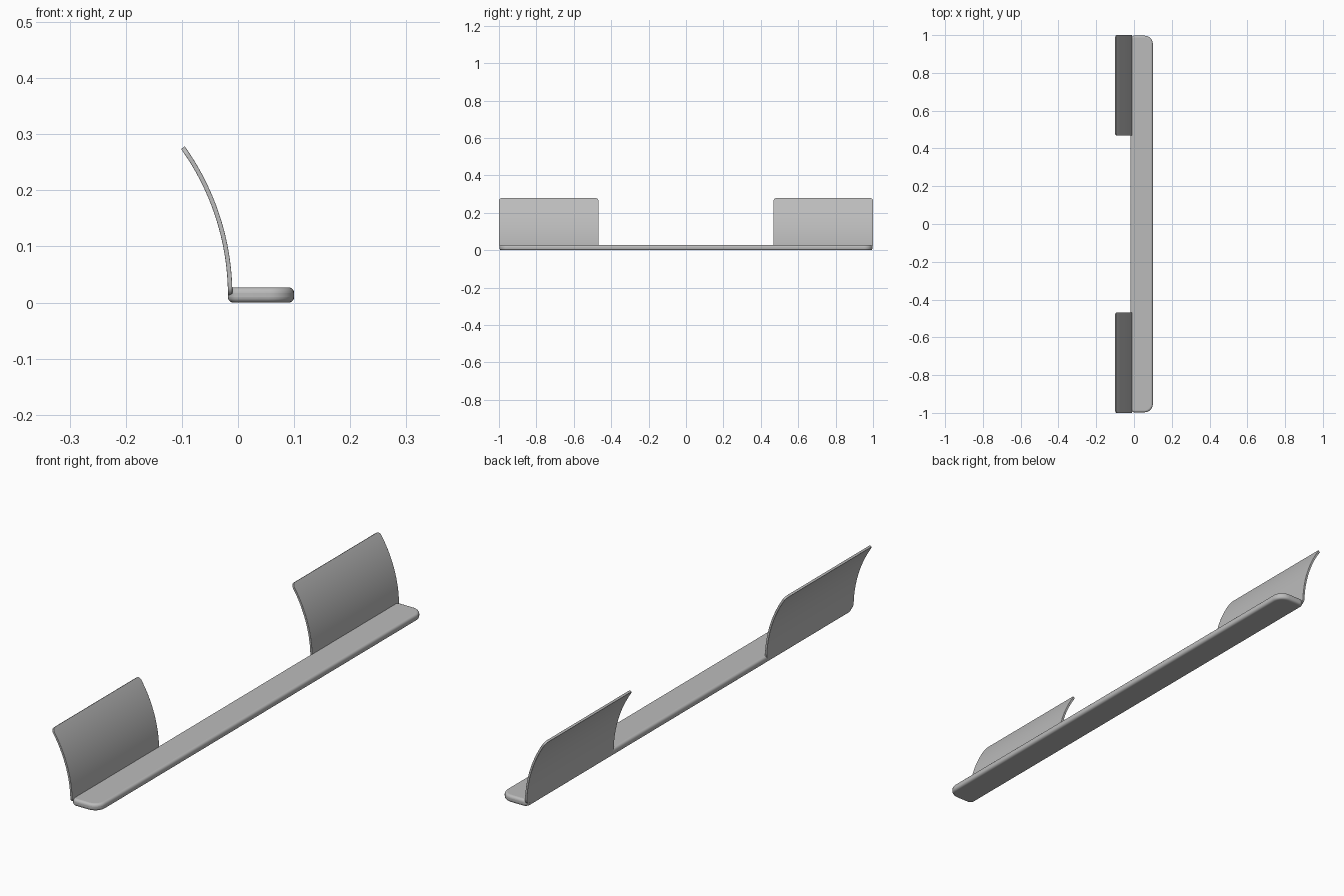
import bpy
import bmesh
from math import sin, cos, pi, radians, sqrt

cube = bpy.data.objects.get("Cube")
if cube:
    bpy.data.objects.remove(cube, do_unlink=True)

grey = bpy.data.materials.new("satin grey")
grey.use_nodes = True
colour = (0.5, 0.5, 0.5, 1)
grey.diffuse_color = colour
grey.node_tree.nodes["Principled BSDF"].inputs["Base Color"].default_value = colour


def make_object(name, bm):
    bmesh.ops.recalc_face_normals(bm, faces=bm.faces)
    mesh = bpy.data.meshes.new(name)
    bm.to_mesh(mesh)
    bm.free()
    obj = bpy.data.objects.new(name, mesh)
    bpy.context.collection.objects.link(obj)
    mesh.materials.append(grey)
    return obj


def soften(obj, width, segments):
    bevel = obj.modifiers.new("rounded edges", 'BEVEL')
    bevel.width = width
    bevel.segments = segments
    bevel.limit_method = 'ANGLE'
    bevel.angle_limit = radians(50)
    bpy.ops.object.select_all(action='DESELECT')
    obj.select_set(True)
    bpy.context.view_layer.objects.active = obj
    bpy.ops.object.shade_smooth_by_angle(angle=radians(40))


# Long base bar with rounded corners, larger along the free edge
def base_bar(x0, x1, half, height):
    bm = bmesh.new()
    corners = [(x1, half, 0.045, 0), (x0, half, 0.02, 1),
               (x0, -half, 0.02, 2), (x1, -half, 0.045, 3)]
    outline = []
    for x, y, r, quarter in corners:
        cx = x - r if x == x1 else x + r
        cy = y - r if y > 0 else y + r
        for i in range(9):
            a = (quarter + i / 8) * pi / 2
            outline.append(bm.verts.new((cx + r * cos(a), cy + r * sin(a), 0)))
    face = bm.faces.new(outline)
    top = bmesh.ops.extrude_face_region(bm, geom=[face])["geom"]
    bmesh.ops.translate(bm, vec=(0, 0, height),
                        verts=[v for v in top if isinstance(v, bmesh.types.BMVert)])
    soften(make_object("base_bar", bm), 0.01, 5)


# Curved upright plate: an arc swept along y, its outline corners rounded
def curved_plate(name, centre, half):
    radius, sweep, corner, thickness = 0.457, radians(35.5), 0.016, 0.008
    length = radius * sweep
    ease = [corner * (1 - cos(i * pi / 12)) for i in range(7)]
    body = [corner + (length - 2 * corner) * i / 24 for i in range(1, 24)]
    steps = ease + body + [length - s for s in reversed(ease)]
    bm = bmesh.new()
    rows = []
    for s in steps:
        gap = corner - min(s, length - s, corner)
        w = half - corner + sqrt(max(corner ** 2 - gap ** 2, 0))
        a = s / radius
        row = []
        for r in (radius - thickness, radius):
            x, z = -0.01 - radius + r * cos(a), 0.013 + r * sin(a)
            row += [bm.verts.new((x, centre + side * w, z)) for side in (-1, 1)]
        rows.append([row[0], row[1], row[3], row[2]])
    for lower, upper in zip(rows, rows[1:]):
        for i in range(4):
            j = (i + 1) % 4
            bm.faces.new((lower[i], lower[j], upper[j], upper[i]))
    bm.faces.new(rows[0])
    bm.faces.new(rows[-1])
    soften(make_object(name, bm), 0.0015, 2)


base_bar(-0.018, 0.1, 0.997, 0.027)
curved_plate("front_plate", -0.734, 0.266)
curved_plate("back_plate", 0.734, 0.266)
